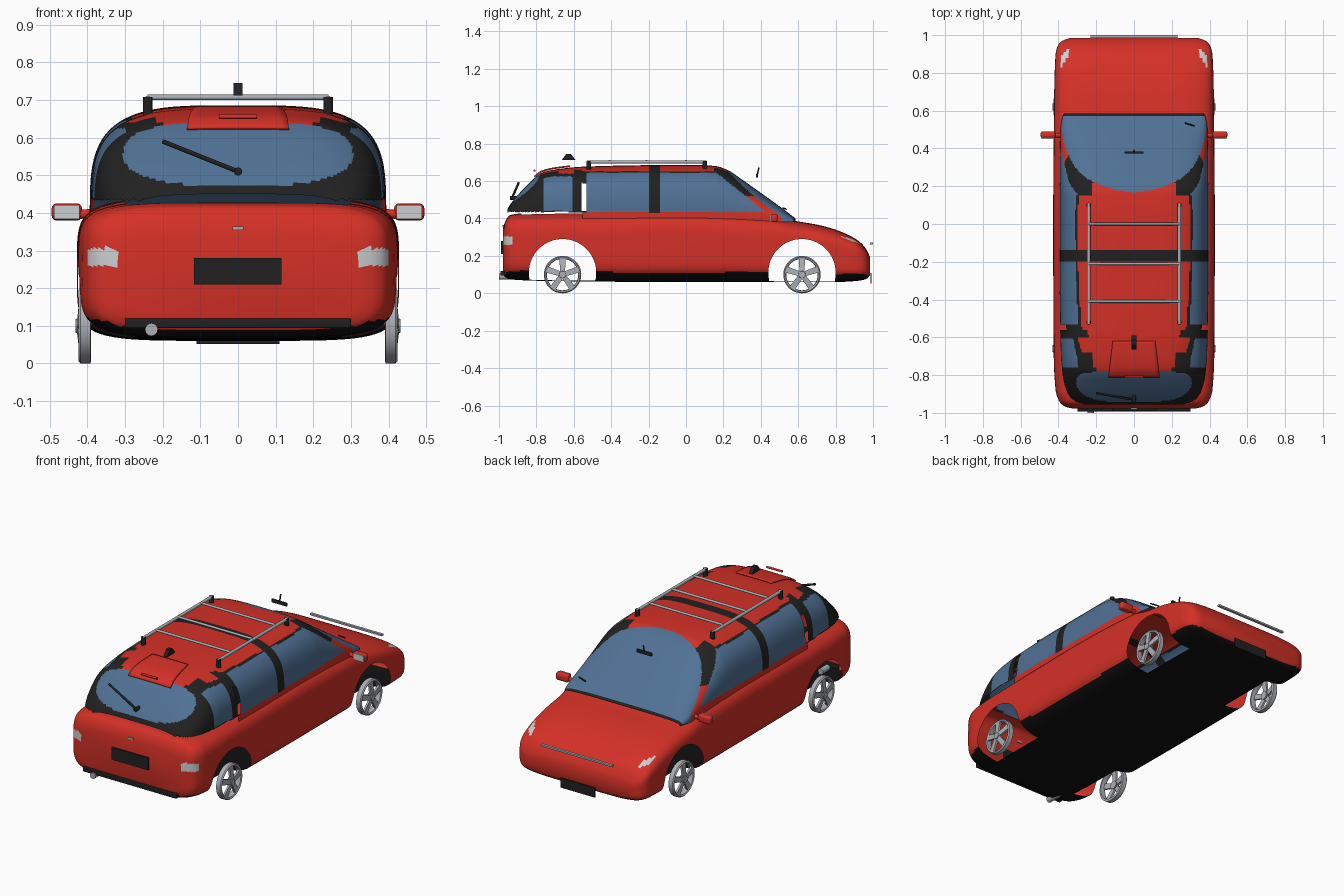
import bpy, bmesh, math
from mathutils import Vector

if "Cube" in bpy.data.objects:
    bpy.data.objects.remove(bpy.data.objects["Cube"])

def mat(name, r, g, b):
    m = bpy.data.materials.new(name)
    m.diffuse_color = (r, g, b, 1)
    m.use_nodes = True
    m.node_tree.nodes["Principled BSDF"].inputs["Base Color"].default_value = m.diffuse_color
    return m

RED = mat("red_paint", .66, .03, .02)
GLASS = mat("blue_glass", .08, .165, .3)
BLACK = mat("black_trim", .015, .015, .015)
SILVER = mat("silver_metal", .42, .43, .47)
LAMP = mat("pale_lamp", .6, .61, .63)
FLOOR = mat("floor_black", .005, .005, .005)
MATS = [RED, GLASS, BLACK, LAMP, FLOOR]

def interp(tab, y):
    """Cubic interpolation of rows (y, a, b, ...)."""
    n = len(tab)
    i = 0
    while i < n - 2 and y > tab[i + 1][0]:
        i += 1
    p, q = tab[i], tab[i + 1]
    d = q[0] - p[0]
    t = min(1, max(0, (y - p[0]) / d))
    out = []
    for k in range(1, len(p)):
        s = (q[k] - p[k]) / d
        m0 = m1 = s
        if i > 0:
            s0 = (p[k] - tab[i-1][k]) / (p[0] - tab[i-1][0])
            m0 = 0 if s0 * s <= 0 else 2 * s * s0 / (s + s0)
        if i < n - 2:
            s1 = (tab[i+2][k] - q[k]) / (tab[i+2][0] - q[0])
            m1 = 0 if s1 * s <= 0 else 2 * s * s1 / (s + s1)
        out.append((2*t**3 - 3*t*t + 1) * p[k] + (t**3 - 2*t*t + t) * d * m0
                   + (3*t*t - 2*t**3) * q[k] + (t**3 - t*t) * d * m1)
    return out

def finish(bm, name, mats, smooth=True):
    me = bpy.data.meshes.new(name)
    bm.to_mesh(me)
    bm.free()
    for m in mats:
        me.materials.append(m)
    ob = bpy.data.objects.new(name, me)
    bpy.context.collection.objects.link(ob)
    if smooth:
        bpy.context.view_layer.objects.active = ob
        ob.select_set(True)
        bpy.ops.object.shade_smooth_by_angle(angle=math.radians(40))
        ob.select_set(False)
    return ob

def loft(tab, ny, nt, n, full):
    """Superellipse sections along y; rows are (y, half width, bottom, top)."""
    bm = bmesh.new()
    rows = []
    for j in range(ny + 1):
        y = tab[0][0] + (tab[-1][0] - tab[0][0]) * j / ny
        w, b, h = interp(tab, y)
        zc, hh = ((b + h) / 2, (h - b) / 2) if full else (b, h - b)
        row = []
        for i in range(nt if full else nt + 1):
            th = (2 if full else 1) * math.pi * i / nt
            c, s = math.cos(th), math.sin(th)
            r = (abs(c)**n + abs(s)**n) ** (-1 / n)
            row.append(bm.verts.new((w * r * c, y, zc + hh * r * s)))
        rows.append(row)
    for a, b in zip(rows, rows[1:]):
        for i in range(nt):
            k = (i + 1) % len(a)
            bm.faces.new((a[i], b[i], b[k], a[k]))
    if full:
        bm.faces.new(rows[0])
        bm.faces.new(rows[-1][::-1])
    bmesh.ops.recalc_face_normals(bm, faces=bm.faces)
    return bm

# lower body shell with open wheel arches
BODY = [(-.978, .32, .11, .35), (-.967, .365, .085, .385), (-.94, .395, .075, .418),
        (-.88, .415, .07, .427), (-.7, .425, .065, .432), (0, .428, .06, .44),
        (.45, .425, .06, .42), (.58, .423, .06, .388), (.7, .422, .06, .367),
        (.8, .42, .06, .34), (.9, .415, .065, .295), (.94, .405, .07, .265),
        (.97, .38, .08, .225), (.985, .34, .1, .19)]
AXLES = (-.66, .62)
bm = loft(BODY, 240, 160, 5, True)
dead = []
for f in bm.faces:
    x, y, z = f.calc_center_median()
    a = abs(x)
    if any(math.hypot(y - c, z - .11) < .18 for c in AXLES) and a > .27 and len(f.verts) == 4:
        dead.append(f)
    elif a < .3 and -.88 < y < .5 and z > .36:
        dead.append(f)
    if f.normal.z < -.6 and z < .12:
        f.material_index = 4
    elif z < .088 and -.48 < y < .44:
        f.material_index = 2
    elif y > .79 and a > .34 + max(0, .9 - y) * .65 and z > .25 + (.97 - y) * .35:
        f.material_index = 3
    elif y < -.925 and a > .335 and .26 < z < .305 and len(f.verts) == 4:
        f.material_index = 3
bmesh.ops.delete(bm, geom=dead, context='FACES')
for v in bm.verts:
    if v.is_boundary and abs(v.co.x) > .3 and v.co.z < .35:
        for c in AXLES:
            d = Vector((v.co.y - c, v.co.z - .11))
            if abs(d.length - .18) < .02:
                d = d.normalized() * .18
                v.co.y, v.co.z = c + d.x, .11 + d.y
finish(bm, "lower_body", MATS)

# cabin with windows, pillars and roof
CABIN = [(-.955, .29, .38, .45), (-.94, .32, .38, .475), (-.9, .35, .38, .525),
         (-.85, .368, .38, .578), (-.8, .378, .38, .625), (-.77, .381, .38, .645),
         (-.7, .387, .38, .662), (-.55, .391, .38, .677), (-.2, .394, .38, .685),
         (.05, .394, .38, .686), (.16, .394, .38, .68), (.22, .393, .38, .66),
         (.3, .392, .38, .608), (.4, .391, .38, .537), (.5, .389, .38, .465),
         (.56, .38, .38, .42), (.585, .37, .38, .4)]
SHIELD = [(0, .165), (.1, .182), (.2, .217), (.26, .25), (.31, .3), (.36, .4), (.385, .5), (.4, .56)]

def cabin_colour(x, y, z):
    a = abs(x)
    if y > interp(SHIELD, a)[0]:
        return 2 if y > .572 else 1
    if -.2 < y < -.14 and z > .43:
        return 2
    if y < -.6:
        top, low = z > .56, abs(z - .56)
        if y < -.76 and (a / .305)**3 + (low / (.082 if top else .088))**2.4 < 1:
            return 1
        if -.76 < y < -.61 and .44 < z < .625 and a > .3:
            return 1
        if z > .64 and (a < .22 or y > -.68):
            return 0
        return 2 if a > .2 or z < .5 else 0
    if z < .435:
        return 0
    limit = min(.645, .64 - (y - .17) * .81)
    if y > -.53 and z < limit and a > .2:
        return 1
    if y > .15 and a > .22:
        return 2 if z > .52 else 0
    if z < .652 or y < -.56 and z < .66:
        return 2
    return 0

bm = loft(CABIN, 230, 160, 3.7, False)
dead = []
for f in bm.faces:
    x, y, z = f.calc_center_median()
    f.material_index = cabin_colour(x, y, z)
    if y < -.55 and z < .435 or -.56 < y < -.532 and .44 < z < .59:
        dead.append(f)
bmesh.ops.delete(bm, geom=dead, context='FACES')
finish(bm, "cabin", MATS)

def box(name, m, lo, hi, bevel=0):
    bm = bmesh.new()
    bmesh.ops.create_cube(bm, size=1)
    for v in bm.verts:
        v.co = [(l + h) / 2 + c * (h - l) for l, h, c in zip(lo, hi, v.co)]
    if bevel:
        bmesh.ops.bevel(bm, geom=bm.edges[:], offset=bevel, segments=3, affect='EDGES', profile=.5)
    return finish(bm, name, [m], bevel > 0)

def rod(name, m, p, q, r, r2=None):
    p, q = Vector(p), Vector(q)
    bm = bmesh.new()
    bmesh.ops.create_cone(bm, cap_ends=True, segments=16, radius1=r,
                          radius2=r if r2 is None else r2, depth=(q - p).length)
    rot = (q - p).to_track_quat('Z', 'Y')
    for v in bm.verts:
        v.co = rot @ v.co + (p + q) / 2
    return finish(bm, name, [m])

# tailgate spoiler panel following the roof
bm = bmesh.new()
grid = []
for j in range(17):
    y = -.62 - .19 * j / 16
    w, b, h = interp(CABIN, y)
    half = .113 + .022 * j / 16
    grid.append([bm.verts.new((half * k / 6, y, b + (h - b) * (1 - abs(half * k / 6 / w)**3.7)**.27 + .008))
                 for k in range(-6, 7)])
for a, b in zip(grid, grid[1:]):
    for k in range(12):
        bm.faces.new((a[k], b[k], b[k + 1], a[k + 1]))
panel = finish(bm, "tailgate_panel", [RED])
sol = panel.modifiers.new("thickness", 'SOLIDIFY')
sol.thickness, sol.offset = .008, 0
rod("brake_light", RED, (-.05, -.81, .656), (.05, -.81, .656), .006)

# alloy rims
for s in (-1, 1):
    for nm, yc in zip(("rear", "front"), AXLES):
        side = "left" if s < 0 else "right"
        bm = bmesh.new()
        prof = [(.39, .088), (.392, .1), (.418, .1), (.424, .094), (.42, .086), (.405, .084)]
        N = 48
        rings = [[bm.verts.new((s * px, yc + pr * math.cos(2*math.pi*i/N), .1 + pr * math.sin(2*math.pi*i/N)))
                  for px, pr in prof] for i in range(N)]
        for i in range(N):
            a, b = rings[i], rings[(i + 1) % N]
            for k in range(6):
                bm.faces.new((a[k], b[k], b[(k + 1) % 6], a[(k + 1) % 6]))
        for k in range(5):   # tapered spokes
            t = math.pi / 2 + 2 * math.pi * k / 5
            c, sn = math.cos(t), math.sin(t)
            q = [bm.verts.new((s * (px + (.008 if r < .05 else 0)), yc + r * c - o * sn, .1 + r * sn + o * c))
                 for px in (.408, .42) for r, o in ((.01, -.013), (.09, -.017), (.09, .017), (.01, .013))]
            for ids in ((0, 1, 2, 3), (4, 5, 6, 7), (0, 1, 5, 4), (1, 2, 6, 5), (2, 3, 7, 6), (3, 0, 4, 7)):
                bm.faces.new([q[i] for i in ids])
        bmesh.ops.recalc_face_normals(bm, faces=bm.faces)
        finish(bm, f"{nm}_{side}_rim", [SILVER])
        rod(f"{nm}_{side}_hub", SILVER, (s * .405, yc, .1), (s * .432, yc, .1), .024, .018)
    # door mirror
    x0, x1 = sorted((s * .415, s * .495))
    box("door_mirror", RED, (x0, .455, .38), (x1, .49, .425), .012)
    box("mirror_face", LAMP, (x0 + .006, .45, .384), (x1 - .006, .457, .421))
    rod("mirror_arm", RED, (s * .375, .47, .4), (s * .43, .47, .395), .012)
    # roof rack rail and feet
    rod("rack_rail", SILVER, (s * .24, -.53, .702), (s * .24, .11, .702), .009)
    for y in (-.52, .1):
        rod("rack_foot", BLACK, (s * .24, y, .65), (s * .24, y, .708), .013)
for y in (0, -.21, -.41):
    rod("rack_crossbar", SILVER, (-.24, y, .707), (.24, y, .707), .007)

# roof fin
fin = box("roof_fin", BLACK, (-.012, -.665, .712), (.012, -.59, .745))
for v in fin.data.vertices:
    if v.co.z > .73:
        v.co.y = -.64 if v.co.y < -.62 else -.615

# wipers and cabin mirror
rod("rear_wiper", BLACK, (0, -.93, .51), (-.2, -.895, .59), .006)
rod("wiper_pivot", BLACK, (0, -.905, .51), (0, -.94, .51), .011)
rod("front_wiper", BLACK, (.27, .535, .45), (.32, .52, .455), .004)
box("cabin_mirror", BLACK, (-.05, .373, .618), (.05, .385, .638), .004)
rod("cabin_mirror_stem", BLACK, (0, .38, .63), (0, .39, .672), .004)

# plates, bumper strip, exhaust and bright trim
box("rear_plate", BLACK, (-.117, -.988, .21), (.115, -.977, .28))
box("front_plate", BLACK, (-.11, .986, .052), (.11, .992, .108))
box("rear_bumper_strip", BLACK, (-.3, -.992, .094), (.3, -.965, .12), .004)
rod("exhaust", SILVER, (-.23, -.9, .09), (-.23, -1, .09), .017)
box("tailgate_handle", SILVER, (-.015, -.982, .354), (.015, -.972, .364))
box("nose_trim", SILVER, (-.23, .985, .262), (.23, 1, .272))
